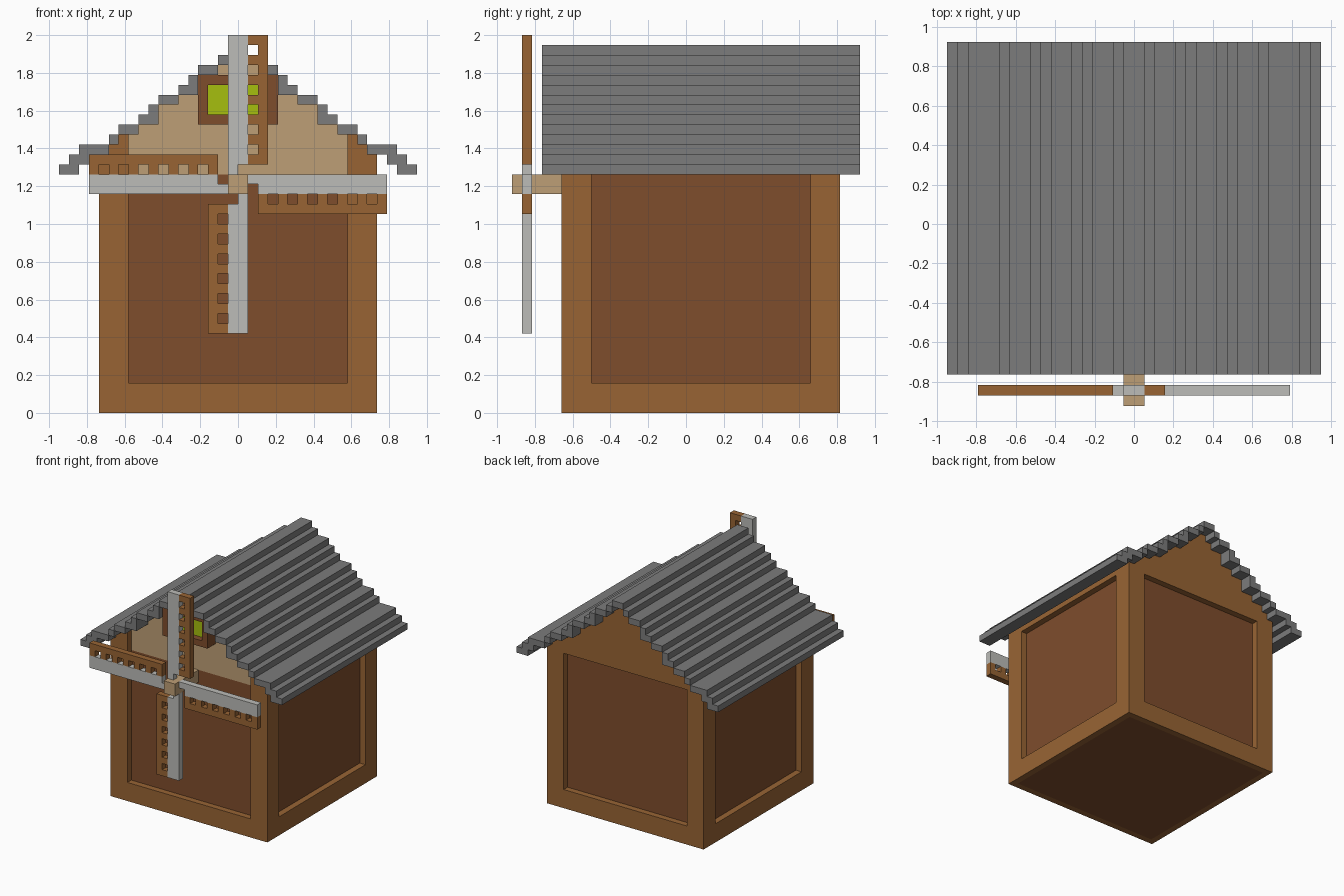
import bpy, bmesh

V = 2 / 38            # size of one block
FRONT = -12.5         # block position of the front wall plane

cube = bpy.data.objects.get("Cube")
if cube:
    bpy.data.objects.remove(cube, do_unlink=True)


def material(name, hex_code):
    def lin(c):
        return c / 12.92 if c <= 0.04045 else ((c + 0.055) / 1.055) ** 2.4
    rgb = [lin(int(hex_code[i:i + 2], 16) / 255) for i in (0, 2, 4)]
    m = bpy.data.materials.new(name)
    m.use_nodes = True
    m.diffuse_color = (*rgb, 1)
    m.node_tree.nodes["Principled BSDF"].inputs["Base Color"].default_value = (*rgb, 1)
    return m


OAK = material("oak brown", "986434")
DARK = material("dark brown", "7F4D2C")
TAN = material("tan", "BE9F76")
GREY = material("roof grey", "7C7C7C")
CLOTH = material("pale grey", "BCBCB8")
GLASS = material("yellow green", "A6BF0E")


def blocks(name, mat, boxes):
    """One object from boxes (x0, x1, y0, y1, z0, z1) in blocks; y counts back from the front wall."""
    bm = bmesh.new()
    for x0, x1, y0, y1, z0, z1 in boxes:
        verts = bmesh.ops.create_cube(bm, size=1)["verts"]
        for v in verts:
            v.co.x = (x1 if v.co.x > 0 else x0) * V
            v.co.y = ((y1 if v.co.y > 0 else y0) + FRONT) * V
            v.co.z = (z1 if v.co.z > 0 else z0) * V
    me = bpy.data.meshes.new(name)
    bm.to_mesh(me)
    bm.free()
    me.materials.append(mat)
    ob = bpy.data.objects.new(name, me)
    bpy.context.collection.objects.link(ob)
    return ob


def both(x0, x1, *rest):
    """A box and its mirror image across x = 0."""
    return [(x0, x1, *rest), (-x1, -x0, *rest)]


# Wall panels: the core that shows inside the timber frame
blocks("wall_panels", DARK, [(-13, 13, 1, 27, 0, 24), (-13, 13, 2, 27, 24, 25)])

# Timber frame: corner posts and sill beams one block thick
frame = []
for y0, y1 in ((0, 1), (27, 28)):
    frame += both(11, 14, y0, y1, 0, 25)
    frame.append((-11, 11, y0, y1, 0, 3))
for y0, y1 in ((1, 3), (25, 27)):
    frame += both(13, 14, y0, y1, 0, 25)
frame += both(13, 14, 3, 25, 0, 3)
blocks("timber_frame", OAK, frame)

# Roof: inner and outer edge of each course, from the eaves up
courses = [(16, 18), (15, 17), (13, 16), (12, 13), (10, 12), (8, 10), (8, 9),
           (6, 8), (4, 6), (4, 5), (2, 4), (1, 2), (0, 1)]
roof = []
for i, (inner, outer) in enumerate(courses):
    if inner == 0:
        roof.append((-outer, outer, -2, 30, 24 + i, 25 + i))
    else:
        roof += both(inner, outer, -2, 30, 24 + i, 25 + i)
blocks("roof", GREY, roof)

# Gables: tan recessed front, timber behind and at the edges
tan = [(-11, 11, 1, 2, 24, 25)]
gable = []
for i, (inner, outer) in enumerate(courses):
    z, half = 24 + i, min(inner, 14)
    if i == 0 or half == 0:
        continue
    inside = min(half, 11)
    tan.append((-inside, inside, 1, 2, z, z + 1))
    gable.append((-half, half, 2, 28, z, z + 1))
    if half > 11:
        gable += both(11, half, 0, 2, z, z + 1)
blocks("front_gable", TAN, tan)
blocks("gable_timber", OAK, gable)

# Attic window
blocks("window_frame", DARK, both(3, 4, -1, 1, 29, 34)
       + [(-3, 3, -1, 1, 29, 30), (-3, 3, -1, 1, 33, 34)])
blocks("window_pane", GLASS, [(-3, 3, 0, 1, 30, 33)])

# Sail hub and axle
HUB = 23
blocks("sail_hub", TAN, [(-1, 1, -5, 1, HUB - 1, HUB + 1)])


def turned(boxes, quarter):
    """Turn (across, along) rectangles clockwise about the hub by quarter turns."""
    out = []
    for a0, a1, r0, r1 in boxes:
        for _ in range(quarter):
            a0, a1, r0, r1 = r0, r1, -a1, -a0
        out.append((a0, a1, -4, -3, r0 + HUB, r1 + HUB))
    return out


# Four sails: cloth strip with a notch at the hub, lattice strip with six holes
cloth_rects = [(-1, 0, 1, 2), (-1, 1, 2, 15)]
lattice_rects = [(2, 3, 2, 15)] + [(1, 2, r, r + 1) for r in range(2, 15, 2)]
for q, side in enumerate(("top", "left", "bottom", "right")):
    blocks(side + "_sail_cloth", CLOTH, turned(cloth_rects, q))
    blocks(side + "_sail_lattice", OAK, turned(lattice_rects, q))
